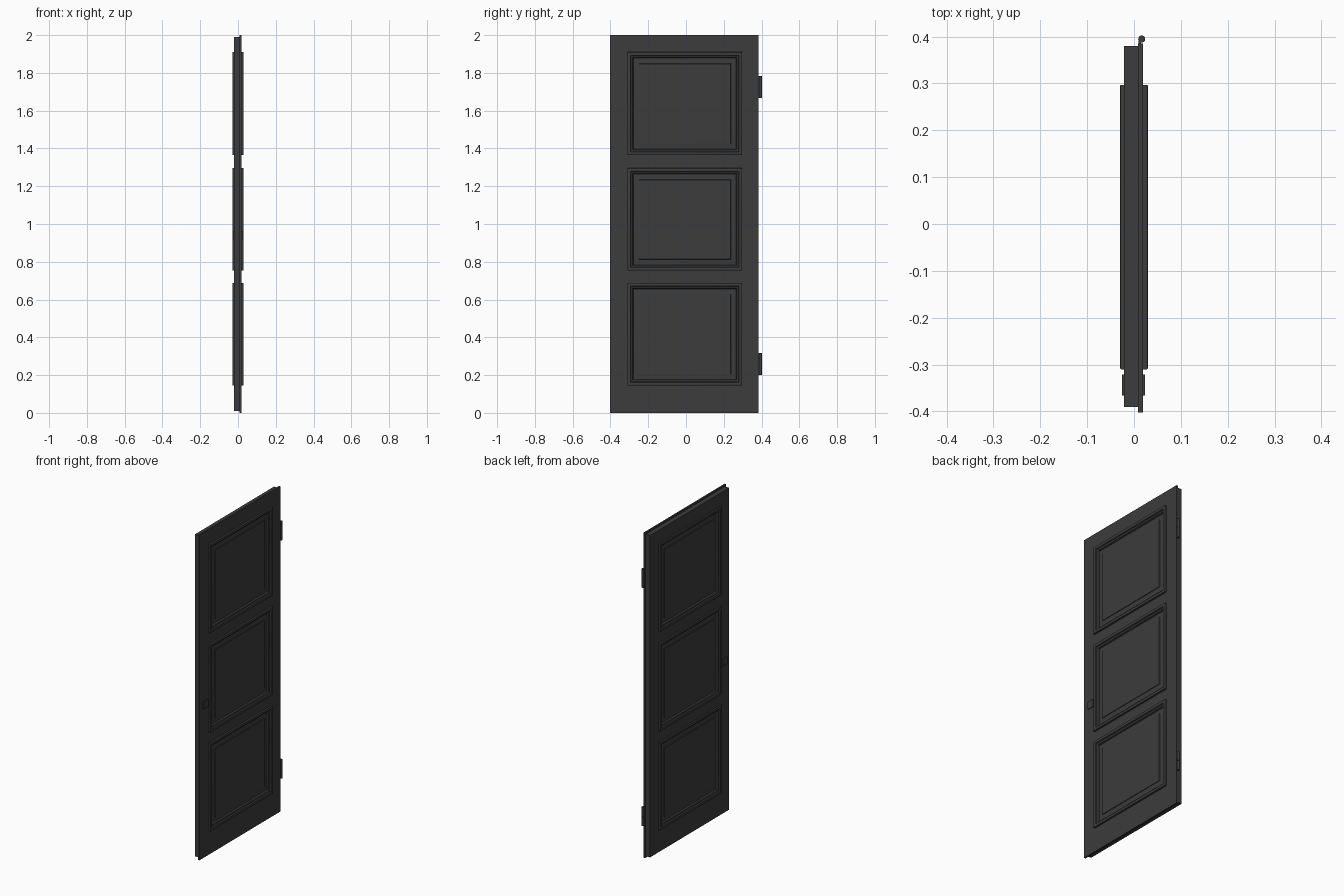
import bpy, bmesh

if "Cube" in bpy.data.objects:
    bpy.data.objects.remove(bpy.data.objects["Cube"])

mat = bpy.data.materials.new("dark_grey")
mat.diffuse_color = (0.045, 0.045, 0.045, 1)
mat.use_nodes = True
mat.node_tree.nodes["Principled BSDF"].inputs["Base Color"].default_value = mat.diffuse_color


def finish(name, bm, smooth=False):
    bmesh.ops.remove_doubles(bm, verts=bm.verts, dist=0.00005)
    bmesh.ops.recalc_face_normals(bm, faces=bm.faces)
    me = bpy.data.meshes.new(name)
    bm.to_mesh(me)
    bm.free()
    me.materials.append(mat)
    ob = bpy.data.objects.new(name, me)
    bpy.context.collection.objects.link(ob)
    if smooth:
        bpy.context.view_layer.objects.active = ob
        ob.select_set(True)
        bpy.ops.object.shade_smooth_by_angle(angle=0.6)
        ob.select_set(False)
    return ob


def loft(bm, rings, caps=True):
    """Join rectangles given as (x, y0, y1, z0, z1)."""
    loops = [[bm.verts.new((x, y, z)) for y, z in ((a, c), (b, c), (b, d), (a, d))]
             for x, a, b, c, d in rings]
    for p, q in zip(loops, loops[1:]):
        for i in range(4):
            j = (i + 1) % 4
            bm.faces.new((p[i], p[j], q[j], q[i]))
    if caps:
        bm.faces.new(loops[0])
        bm.faces.new(loops[-1])


def box(name, x, y, z):
    bm = bmesh.new()
    loft(bm, [(x[0], *y, *z), (x[1], *y, *z)])
    return finish(name, bm)


# panel openings: width and the three heights
PY = (-0.31, 0.297)
PZ = [(0.145, 0.688), (0.753, 1.296), (1.365, 1.91)]
XB, XS, XF = -0.021, 0.009, 0.019        # back face, rebate step, front face
CORE = (-0.39, 0.38, 0.01, 1.99)
LIP = (-0.402, 0.385, 0.0, 2.0)

# door leaf: rebated outer edge, front and back faces with three openings
bm = bmesh.new()
loft(bm, [(XB, *CORE), (XS, *CORE), (XS, *LIP), (XF, *LIP)], caps=False)
g = 0.012
for x, (y0, y1, z0, z1) in ((XB, CORE), (XF, LIP)):
    ys = [y0, PY[0] + g, PY[1] - g, y1]
    zs = [z0] + [v for a, b in PZ for v in (a + g, b - g)] + [z1]
    for i in range(3):
        for j in range(len(zs) - 1):
            if i == 1 and j % 2:
                continue
            bm.faces.new([bm.verts.new((x, y, z)) for y, z in (
                (ys[i], zs[j]), (ys[i + 1], zs[j]),
                (ys[i + 1], zs[j + 1]), (ys[i], zs[j + 1]))])
for z0, z1 in PZ:
    r = (PY[0] + g, PY[1] - g, z0 + g, z1 - g)
    loft(bm, [(XB, *r), (XF, *r)], caps=False)
finish("door_leaf", bm)

# moulded panels, same profile on both faces: (inset, height from centre)
PROFILE = [(0.0, 0.018), (0.0, 0.027), (0.001, 0.029), (0.003, 0.030), (0.014, 0.030),
           (0.017, 0.029), (0.019, 0.026), (0.020, 0.022), (0.024, 0.021),
           (0.028, 0.019), (0.030, 0.015), (0.031, 0.010), (0.036, 0.010),
           (0.060, 0.015), (0.062, 0.018)]
for n, (z0, z1) in enumerate(PZ):
    def ring(i, x):
        return (x, PY[0] + i, PY[1] - i, z0 + i, z1 - i)
    bm = bmesh.new()
    loft(bm, [ring(i, -h) for i, h in reversed(PROFILE)] + [ring(i, h) for i, h in PROFILE])
    finish(f"moulded_panel_{n + 1}", bm, smooth=True)

# square lock plates on both faces
box("lock_plate_front", (0.018, 0.024), (-0.366, -0.321), (0.917, 0.963))
box("lock_plate_back", (-0.026, -0.020), (-0.366, -0.321), (0.917, 0.963))

# hinges: leaf plus two knuckles each
for n, zc in enumerate((0.259, 1.725)):
    box(f"hinge_leaf_{n + 1}", (0.010, 0.015), (0.375, 0.394), (zc - 0.058, zc + 0.058))
    for s in (-1, 1):
        bpy.ops.mesh.primitive_cylinder_add(vertices=20, radius=0.0075, depth=0.057,
                                            location=(0.0165, 0.3945, zc + s * 0.0295))
        ob = bpy.context.object
        ob.name = f"hinge_knuckle_{n + 1}_{'upper' if s > 0 else 'lower'}"
        ob.data.materials.append(mat)
        bpy.ops.object.shade_smooth_by_angle(angle=0.6)
        ob.select_set(False)
